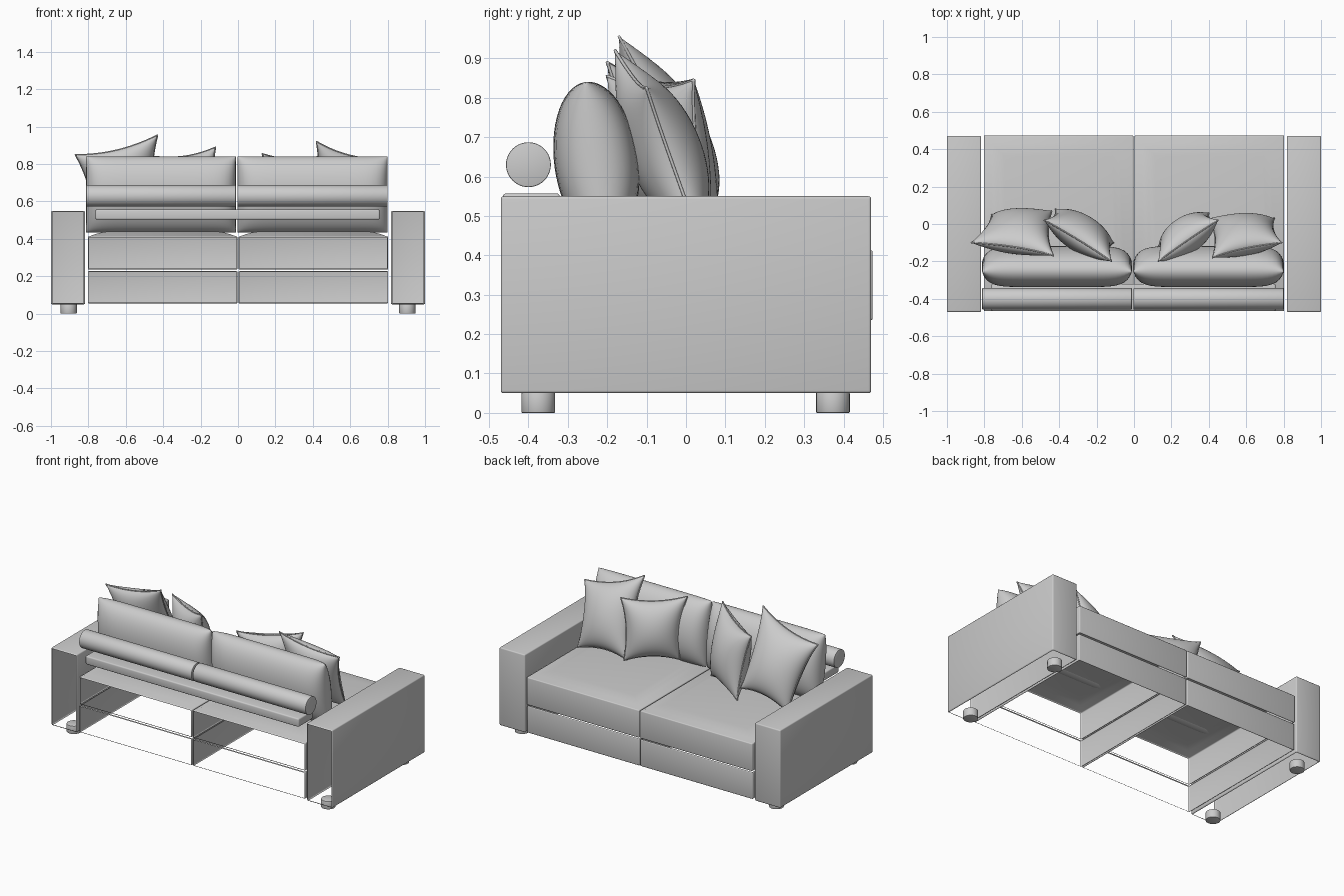
import bpy, bmesh, math
from mathutils import Vector

if "Cube" in bpy.data.objects:
    bpy.data.objects.remove(bpy.data.objects["Cube"])


def finish(name, bm, angle=40):
    bmesh.ops.recalc_face_normals(bm, faces=bm.faces)
    me = bpy.data.meshes.new(name)
    bm.to_mesh(me)
    bm.free()
    ob = bpy.data.objects.new(name, me)
    bpy.context.collection.objects.link(ob)
    bpy.ops.object.select_all(action='DESELECT')
    ob.select_set(True)
    bpy.context.view_layer.objects.active = ob
    bpy.ops.object.shade_smooth_by_angle(angle=math.radians(angle))
    return ob


def box(name, lo, hi, bevel=0.006, open_dirs=(), crown=False):
    """Rounded box; faces pointing along open_dirs are removed."""
    lo, hi = Vector(lo), Vector(hi)
    bm = bmesh.new()
    bmesh.ops.create_cube(bm, size=1)
    for v in bm.verts:
        v.co = Vector(((lo[i] + hi[i]) / 2 + v.co[i] * (hi[i] - lo[i]) for i in range(3)))
    bmesh.ops.bevel(bm, geom=bm.edges[:], offset=bevel, segments=3, profile=0.5, affect='EDGES')
    bm.normal_update()

    def main_face(d):
        return max((f for f in bm.faces if f.normal.dot(Vector(d)) > 0.999), key=lambda f: f.calc_area())

    if crown:
        top = main_face((0, 0, 1))
        for width, rise in ((0.05, 0.013), (0.05, 0.009), (0.05, 0.005)):
            bmesh.ops.inset_region(bm, faces=[top], thickness=width)
            for v in top.verts:
                v.co.z += rise
    doomed = [main_face(d) for d in open_dirs]
    if doomed:
        bmesh.ops.delete(bm, geom=doomed, context='FACES')
    return finish(name, bm)


def cylinder(name, center, radius, length, axis='Z', segments=32, bevel=0.003):
    bm = bmesh.new()
    bmesh.ops.create_cone(bm, cap_ends=True, segments=segments, radius1=radius, radius2=radius, depth=length)
    rims = [e for e in bm.edges if any(len(f.verts) > 4 for f in e.link_faces)]
    bmesh.ops.bevel(bm, geom=rims, offset=bevel, segments=2, profile=0.5, affect='EDGES')
    for v in bm.verts:
        c = v.co.copy()
        v.co = Vector(center) + (Vector((c.z, c.y, -c.x)) if axis == 'X' else c)
    return finish(name, bm)


def puffy(name, corners, half, power=2, pinch=0.0, n=28):
    """Stuffed cushion spanned between four corners (top pair, then bottom pair round)."""
    a, b, c, d = [Vector(p) for p in corners]
    normal = (b - a).cross(d - a).normalized()
    param = [math.sin(math.pi / 2 * (2 * i / n - 1)) for i in range(n + 1)]
    bm = bmesh.new()
    rim = {}
    for side in (1, -1):
        grid = []
        for j, t in enumerate(param):
            row = []
            for i, s in enumerate(param):
                u = (1 + s * (1 - pinch * (1 - t * t))) / 2
                w = (1 + t * (1 - pinch * (1 - s * s))) / 2
                p = (a * (1 - u) + b * u) * (1 - w) + (d * (1 - u) + c * u) * w
                f = math.sqrt(max(0, (1 - abs(s) ** power) * (1 - t * t)))
                edge = i in (0, n) or j in (0, n)
                if edge and (i, j) in rim:
                    row.append(rim[i, j])
                    continue
                v = bm.verts.new(p + normal * side * half * (0 if edge else f))
                if edge:
                    rim[i, j] = v
                row.append(v)
            grid.append(row)
        for j in range(n):
            for i in range(n):
                bm.faces.new((grid[j][i], grid[j][i + 1], grid[j + 1][i + 1], grid[j + 1][i]))
    loop = ([(i, 0) for i in range(n)] + [(n, j) for j in range(n)]
            + [(i, n) for i in range(n, 0, -1)] + [(0, j) for j in range(n, 0, -1)])
    path = [rim[k].co.copy() for k in loop]
    return finish(name, bm, 60), path


def piping(name, path, radius=0.004):
    cu = bpy.data.curves.new(name, 'CURVE')
    cu.dimensions = '3D'
    cu.bevel_depth = radius
    cu.bevel_resolution = 1
    sp = cu.splines.new('POLY')
    sp.points.add(len(path) - 1)
    for pt, co in zip(sp.points, path):
        pt.co = (*co, 1)
    sp.use_cyclic_u = True
    bpy.context.collection.objects.link(bpy.data.objects.new(name, cu))


BACK, DOWN, UP = (0, -1, 0), (0, 0, -1), (0, 0, 1)

for label, sx in (("left", -1), ("right", 1)):
    # Arms, hollow towards the rear and floor
    xs = sorted((sx * 0.818, sx * 1.0))
    box(label + "_arm", (xs[0], -0.47, 0.05), (xs[1], 0.47, 0.55), 0.007, (BACK, DOWN))
    # Feet
    for end, y in (("rear", -0.375), ("front", 0.373)):
        cylinder(f"{label}_{end}_foot", (sx * 0.905, y, 0.026), 0.043, 0.052, segments=24)
    # Base panel and crowned seat shells
    xs = sorted((sx * 0.003, sx * 0.803))
    box(label + "_base", (xs[0], -0.465, 0.055), (xs[1], 0.47, 0.227), 0.005, (BACK, DOWN, UP))
    box(label + "_seat", (xs[0], -0.465, 0.235), (xs[1], 0.474, 0.413), 0.006, (BACK, DOWN), crown=True)
    # Back cushion and bolster
    x0, x1 = (-0.812, -0.012) if sx < 0 else (-0.003, 0.8)
    puffy(label + "_back_cushion", ((x0, -0.255, 0.84), (x1, -0.255, 0.84),
                                    (x1, -0.2, 0.435), (x0, -0.2, 0.435)), 0.107, power=8)
    cylinder(label + "_bolster", ((x0 + x1) / 2, -0.4, 0.63), 0.057, x1 - x0, 'X', 40)

# Rear rail carrying the bolsters
box("rear_rail", (-0.762, -0.465, 0.503), (0.757, -0.32, 0.557), 0.008)

# Throw pillows with piped seams
pillows = {
    "outer_left_pillow": ((-0.87, -0.10, 0.85), (-0.43, -0.17, 0.955), (-0.44, 0.07, 0.52), (-0.76, 0.05, 0.44)),
    "inner_left_pillow": ((-0.48, 0.02, 0.845), (-0.12, -0.20, 0.89), (-0.11, -0.10, 0.45), (-0.42, 0.08, 0.44)),
    "inner_right_pillow": ((0.13, -0.20, 0.855), (0.45, 0.02, 0.845), (0.40, 0.06, 0.47), (0.13, -0.12, 0.48)),
    "outer_right_pillow": ((0.42, -0.18, 0.92), (0.79, -0.10, 0.825), (0.75, 0.03, 0.45), (0.40, 0.03, 0.46)),
}
for name, corners in pillows.items():
    ob, path = puffy(name, corners, 0.095, pinch=0.13)
    piping(name + "_seam", path)
